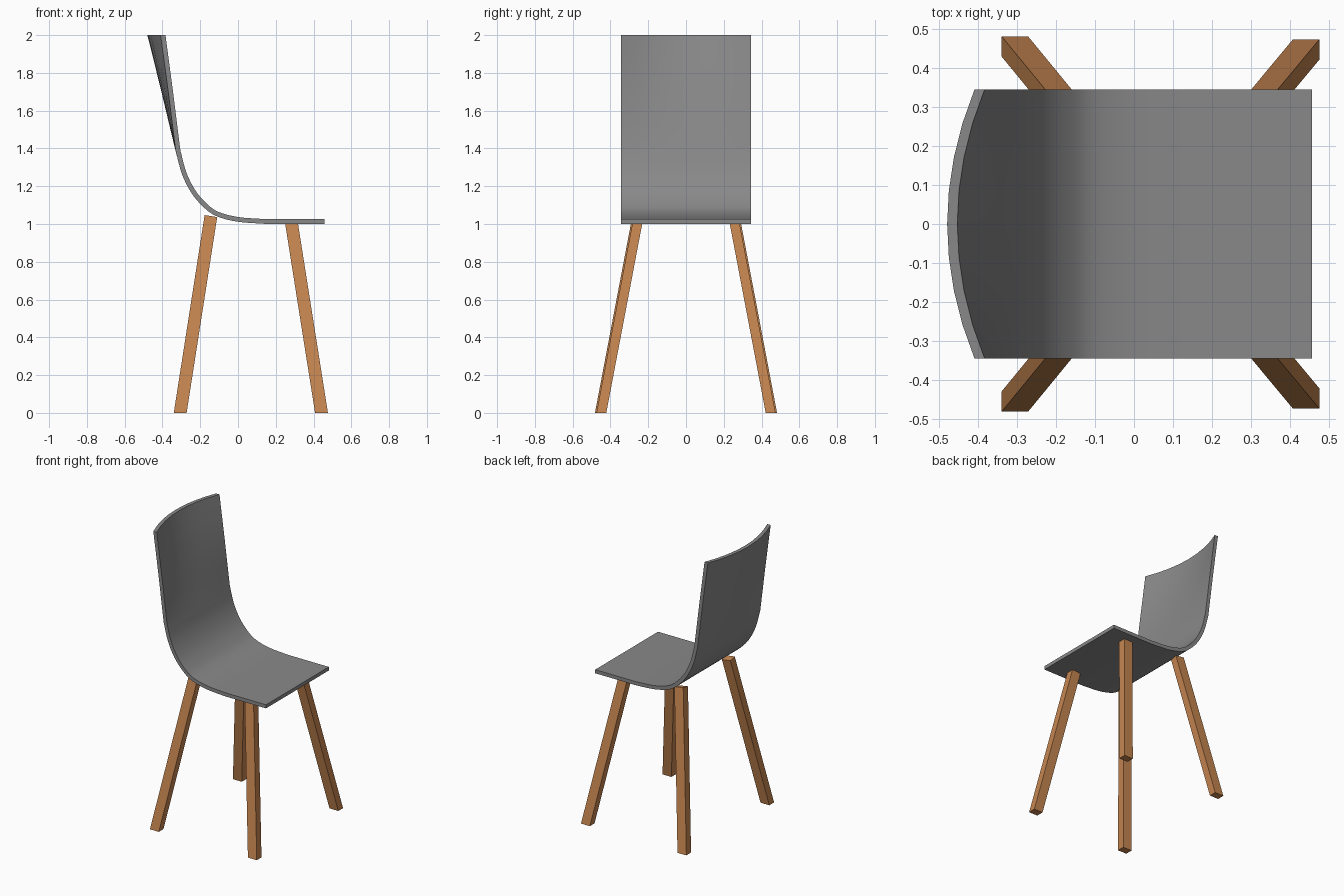
import bpy, bmesh
from mathutils import Vector

if "Cube" in bpy.data.objects:
    bpy.data.objects.remove(bpy.data.objects["Cube"])


def material(name, color):
    m = bpy.data.materials.new(name)
    m.diffuse_color = (*color, 1)
    m.use_nodes = True
    m.node_tree.nodes["Principled BSDF"].inputs["Base Color"].default_value = m.diffuse_color
    return m


grey = material("grey plastic", (0.25, 0.25, 0.25))
wood = material("warm wood", (0.56, 0.235, 0.08))


def finish(name, bm, mat):
    bmesh.ops.recalc_face_normals(bm, faces=bm.faces)
    me = bpy.data.meshes.new(name)
    bm.to_mesh(me)
    bm.free()
    me.materials.append(mat)
    ob = bpy.data.objects.new(name, me)
    bpy.context.collection.objects.link(ob)
    return ob


def spline(pts, steps):
    """Catmull-Rom curve through the points."""
    p = [Vector(q) for q in pts]
    p = [2 * p[0] - p[1]] + p + [2 * p[-1] - p[-2]]
    out = []
    for i in range(1, len(p) - 2):
        a, b, c, d = p[i - 1:i + 3]
        for k in range(steps):
            t = k / steps
            out.append(0.5 * (2 * b + (c - a) * t + (2 * a - 5 * b + 4 * c - d) * t * t
                              + (3 * b - a - 3 * c + d) * t ** 3))
    return out + [p[-2]]


# Seat shell: side profile (x, z) of the upper surface, offset for thickness
upper = [Vector((-0.384, 2.0)), Vector((-0.364, 1.85)), Vector((-0.344, 1.7)), Vector((-0.324, 1.54))]
upper += spline([(-0.305, 1.39), (-0.274, 1.275), (-0.227, 1.18), (-0.168, 1.11),
                 (-0.105, 1.065), (0.0, 1.037), (0.14, 1.026)], 4)
upper.append(Vector((0.457, 1.026)))
lower = []
for i, p in enumerate(upper):
    d = (upper[min(i + 1, len(upper) - 1)] - upper[max(i - 1, 0)]).normalized()
    lower.append(p + Vector((d.y, -d.x)) * 0.025)
lower[0] = Vector((-0.41, 2.0))
lower[-1] = Vector((0.457, 1.001))

HALF = 0.345
COLUMNS = 8


def bulge(z, y):
    """The backrest bows backwards more towards its top."""
    return -0.07 * max(0, (z - 1.38) / 0.62) * (1 - (y / HALF) ** 2)


bm = bmesh.new()
rows = []
for c in range(COLUMNS + 1):
    y = -HALF + 2 * HALF * c / COLUMNS
    rows.append([[bm.verts.new((p.x + bulge(p.y, y), y, p.y)) for p in side]
                 for side in (upper, lower)])
n = len(upper)
for a, b in zip(rows, rows[1:]):
    for s in (0, 1):
        for i in range(n - 1):
            bm.faces.new((a[s][i], a[s][i + 1], b[s][i + 1], b[s][i]))
    for i in (0, n - 1):
        bm.faces.new((a[0][i], b[0][i], b[1][i], a[1][i]))
for u, l in (rows[0], rows[-1]):
    for i in range(n - 1):
        bm.faces.new((u[i], u[i + 1], l[i + 1], l[i]))
shell = finish("seat_shell", bm, grey)
bpy.context.view_layer.objects.active = shell
shell.select_set(True)
bpy.ops.object.shade_smooth_by_angle(angle=0.6)
shell.select_set(False)


# Legs: slanted bars with flat feet and tops cut square to the slant
def leg(name, x, y, lean, top, side):
    bm = bmesh.new()
    bmesh.ops.create_cube(bm, size=1)
    for v in bm.verts:
        ox, oy = v.co.x * 0.068, v.co.y * 0.052
        z = 0
        if v.co.z > 0:
            z = top - lean * ox + 0.19 * oy
        v.co = (x + ox + lean * z, side * (y + oy - 0.19 * z), z)
    finish(name, bm, wood)


for side, label in ((-1, "right"), (1, "left")):
    leg("back_leg_" + label, -0.306, 0.456, 0.156, 1.037, side)
    leg("front_leg_" + label, 0.442, 0.448, -0.158, 1.006, side)
